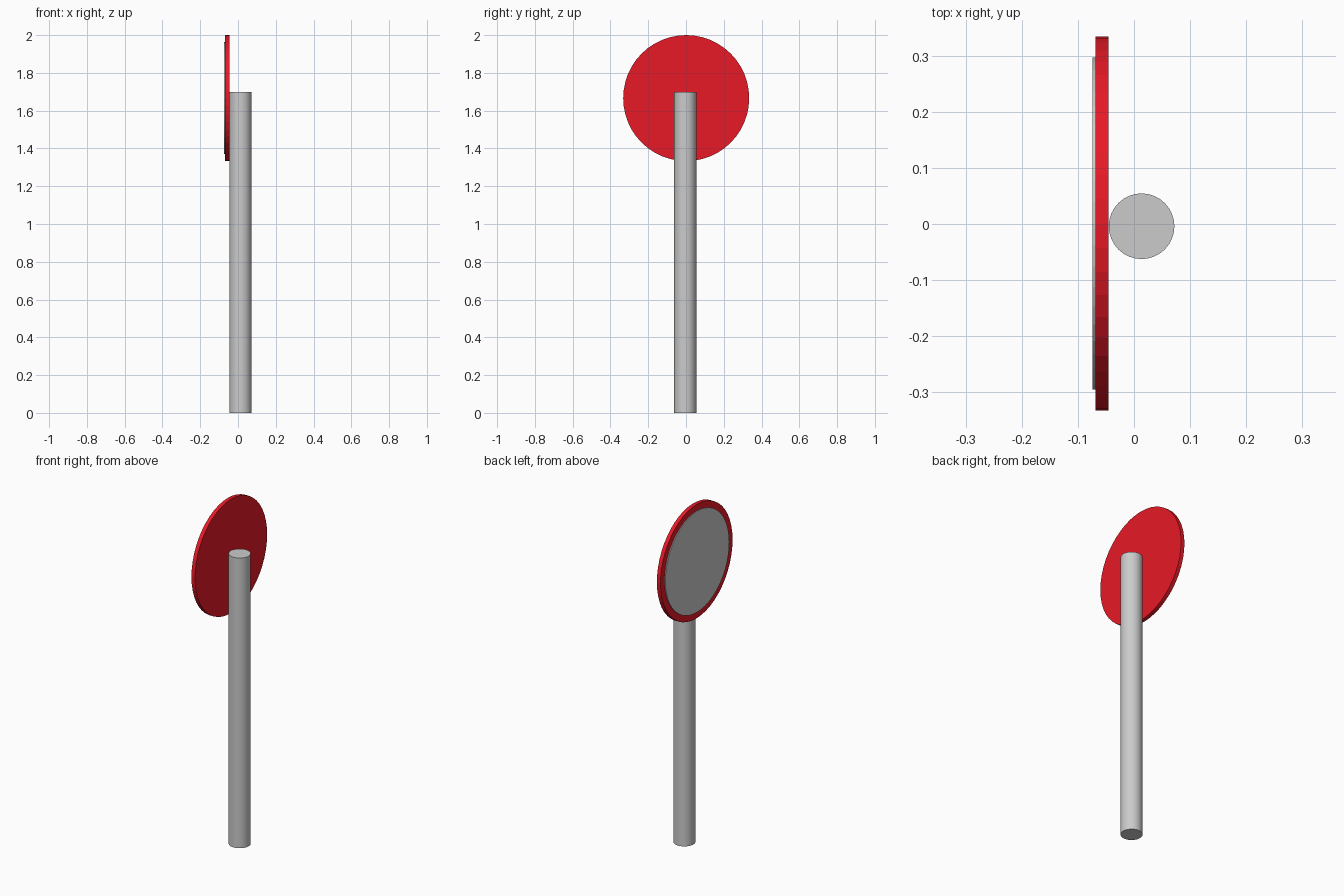
import bpy
import math

if "Cube" in bpy.data.objects:
    bpy.data.objects.remove(bpy.data.objects["Cube"])


def cylinder(name, radius, depth, centre, sides, along_x=False, color=None):
    rot = (0, math.pi / 2, 0) if along_x else (0, 0, 0)
    bpy.ops.mesh.primitive_cylinder_add(vertices=sides, radius=radius, depth=depth,
                                        location=centre, rotation=rot)
    obj = bpy.context.object
    obj.name = name
    bpy.ops.object.transform_apply(location=False, rotation=True, scale=True)
    if color:
        mat = bpy.data.materials.new(name + "_paint")
        mat.diffuse_color = color
        mat.use_nodes = True
        mat.node_tree.nodes["Principled BSDF"].inputs["Base Color"].default_value = mat.diffuse_color
        obj.data.materials.append(mat)
    return obj


# Upright post
cylinder("post", 0.0585, 1.70, (0.0135, -0.004, 0.85), 32)
bpy.ops.object.shade_smooth_by_angle()

# Red round sign board behind the post
cylinder("sign_board", 0.3335, 0.0235, (-0.0572, 0.001, 1.6665), 48, True,
         (0.80, 0.01, 0.02, 1))

# Grey face plate on the board, leaving a red border
cylinder("face_plate", 0.296, 0.007, (-0.0705, 0.001, 1.6665), 48, True)
